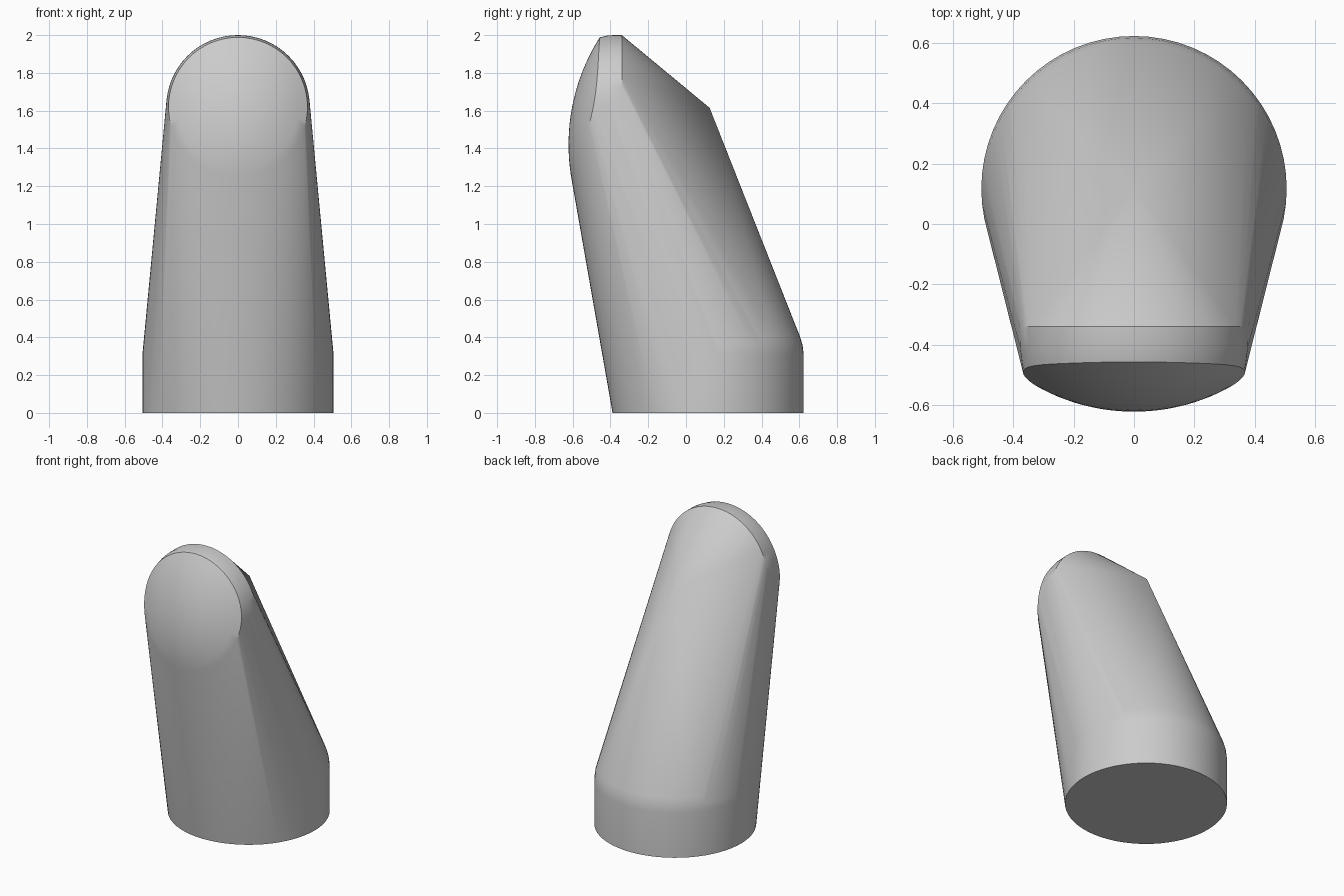
import bpy, bmesh, math
from mathutils import Vector

cube = bpy.data.objects.get("Cube")
if cube:
    bpy.data.objects.remove(cube, do_unlink=True)

mat = bpy.data.materials.new("plain_grey")
mat.use_nodes = True
GREY = (0.6, 0.6, 0.6, 1)
mat.diffuse_color = GREY
mat.node_tree.nodes["Principled BSDF"].inputs["Base Color"].default_value = GREY

SEG = 64
HEAD_Z = 1.62      # height of the domed head's centre
BASE_Y = 0.117     # centre of the round foot


def circle(radius):
    for i in range(SEG):
        a = 2 * math.pi * i / SEG
        yield radius * math.cos(a), radius * math.sin(a)


def bulge(d, radius):
    return radius - math.sqrt(radius * radius - d * d)


points = []

# Round foot with a softened upper rim
for z, r in ((0, 0.506), (0.31, 0.506), (0.36, 0.5), (0.405, 0.486)):
    points += [Vector((x, BASE_Y + y, z)) for x, y in circle(r)]

# Rounded head: rear rim, softened edge, then the domed front
for y, r in ((-0.34, 0.38), (-0.41, 0.379)):
    points += [Vector((x, y, HEAD_Z + z)) for x, z in circle(r)]
for k in range(9):
    for x, z in circle(0.368 * k / 8):
        y = -0.622 + bulge(x, 0.66) + bulge(HEAD_Z + z - 1.42, 1.06)
        points.append(Vector((x, y, HEAD_Z + z)))
        if k == 0:
            break

# Pointed back
points.append(Vector((0, 0.125, 1.615)))

# Wrap one taut skin around the foot, head and point
bm = bmesh.new()
for p in points:
    bm.verts.new(p)
bmesh.ops.convex_hull(bm, input=bm.verts[:])
bmesh.ops.delete(bm, geom=[v for v in bm.verts if not v.link_faces], context='VERTS')
bmesh.ops.dissolve_limit(bm, angle_limit=math.radians(0.1),
                         verts=bm.verts[:], edges=bm.edges[:])
bmesh.ops.recalc_face_normals(bm, faces=bm.faces[:])
mesh = bpy.data.meshes.new("tapered_body")
bm.to_mesh(mesh)
bm.free()

body = bpy.data.objects.new("tapered_body", mesh)
bpy.context.collection.objects.link(body)
mesh.materials.append(mat)
bpy.ops.object.select_all(action='DESELECT')
body.select_set(True)
bpy.context.view_layer.objects.active = body
bpy.ops.object.shade_smooth_by_angle(angle=math.radians(30))
